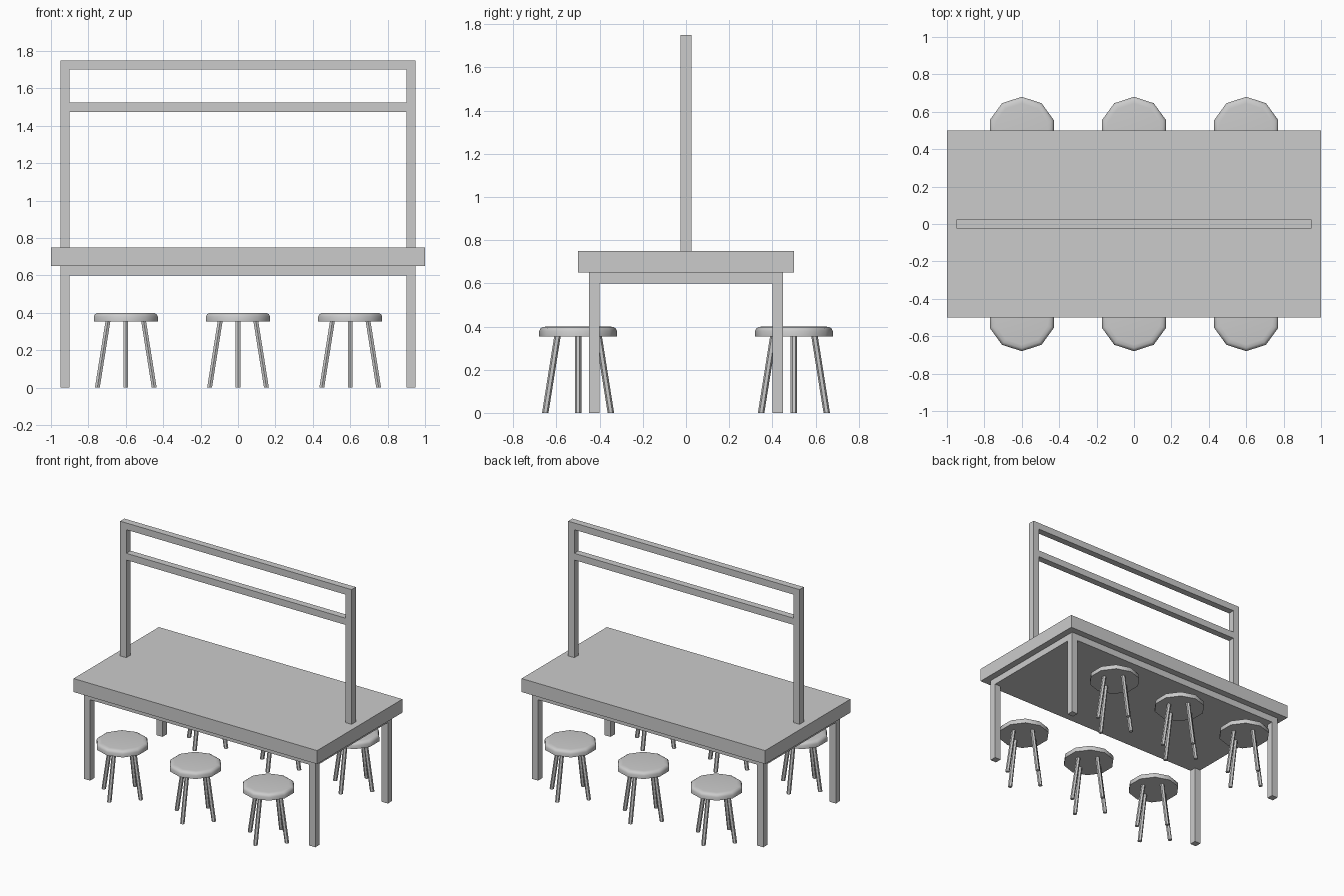
import bpy, bmesh, math
from mathutils import Vector

cube = bpy.data.objects.get("Cube")
if cube:
    bpy.data.objects.remove(cube, do_unlink=True)

grey = bpy.data.materials.new("plain grey")
grey.use_nodes = True
COLOUR = (0.6, 0.6, 0.6, 1)
grey.diffuse_color = COLOUR
grey.node_tree.nodes["Principled BSDF"].inputs["Base Color"].default_value = COLOUR


def finish(name, bm):
    bmesh.ops.recalc_face_normals(bm, faces=bm.faces)
    mesh = bpy.data.meshes.new(name)
    bm.to_mesh(mesh)
    bm.free()
    mesh.materials.append(grey)
    obj = bpy.data.objects.new(name, mesh)
    bpy.context.collection.objects.link(obj)
    return obj


def box(name, low, high):
    low, high = Vector(low), Vector(high)
    bm = bmesh.new()
    bmesh.ops.create_cube(bm, size=1)
    for v in bm.verts:
        v.co = (low + high) / 2 + v.co * (high - low)
    return finish(name, bm)


def loft(name, sides, rings):
    """Stack of polygon rings (x, y, z, radius), each with a corner towards +y."""
    bm = bmesh.new()
    loops = []
    for x, y, z, r in rings:
        angles = [math.tau * i / sides for i in range(sides)]
        loops.append([bm.verts.new((x + r * math.sin(a), y + r * math.cos(a), z))
                      for a in angles])
    for lower, upper in zip(loops, loops[1:]):
        for i in range(sides):
            j = (i + 1) % sides
            bm.faces.new((lower[i], lower[j], upper[j], upper[i]))
    bm.faces.new(loops[0])
    bm.faces.new(loops[-1])
    return finish(name, bm)


# Table top and the solid panel under it
box("table_top", (-1, -0.5, 0.65), (1, 0.5, 0.75))
box("under_panel", (-0.95, -0.45, 0.6), (0.95, 0.45, 0.65))

# Table legs and frame posts
for side, sx in (("left", 1), ("right", -1)):
    x = 0.925 * sx
    for end, sy in (("front", -1), ("back", 1)):
        y = 0.425 * sy
        box(f"table_leg_{end}_{side}", (x - 0.025, y - 0.025, 0), (x + 0.025, y + 0.025, 0.6))
    box(f"frame_post_{side}", (x - 0.025, -0.025, 0.75), (x + 0.025, 0.025, 1.7))

# Overhead rails
box("top_rail", (-0.95, -0.025, 1.7), (0.95, 0.025, 1.75))
box("lower_rail", (-0.9, -0.025, 1.475), (0.9, 0.025, 1.525))

# Stools: rounded ten-sided cushion on four splayed legs
CUSHION = [(0.355, 0.18), (0.38, 0.18), (0.392, 0.174), (0.398, 0.163), (0.4, 0.145)]
for row, y in (("front", -0.5), ("back", 0.5)):
    for n, x in enumerate((-0.6, 0, 0.6), 1):
        seat = loft(f"stool_seat_{row}_{n}", 10, [(x, y, z, r) for z, r in CUSHION])
        bpy.ops.object.select_all(action="DESELECT")
        seat.select_set(True)
        bpy.context.view_layer.objects.active = seat
        bpy.ops.object.shade_smooth_by_angle(angle=math.radians(50))
        for k, (dx, dy) in enumerate(((1, 0), (0, 1), (-1, 0), (0, -1)), 1):
            loft(f"stool_leg_{row}_{n}_{k}", 6,
                 [(x + 0.152 * dx, y + 0.152 * dy, 0, 0.015),
                  (x + 0.095 * dx, y + 0.095 * dy, 0.358, 0.015)])
